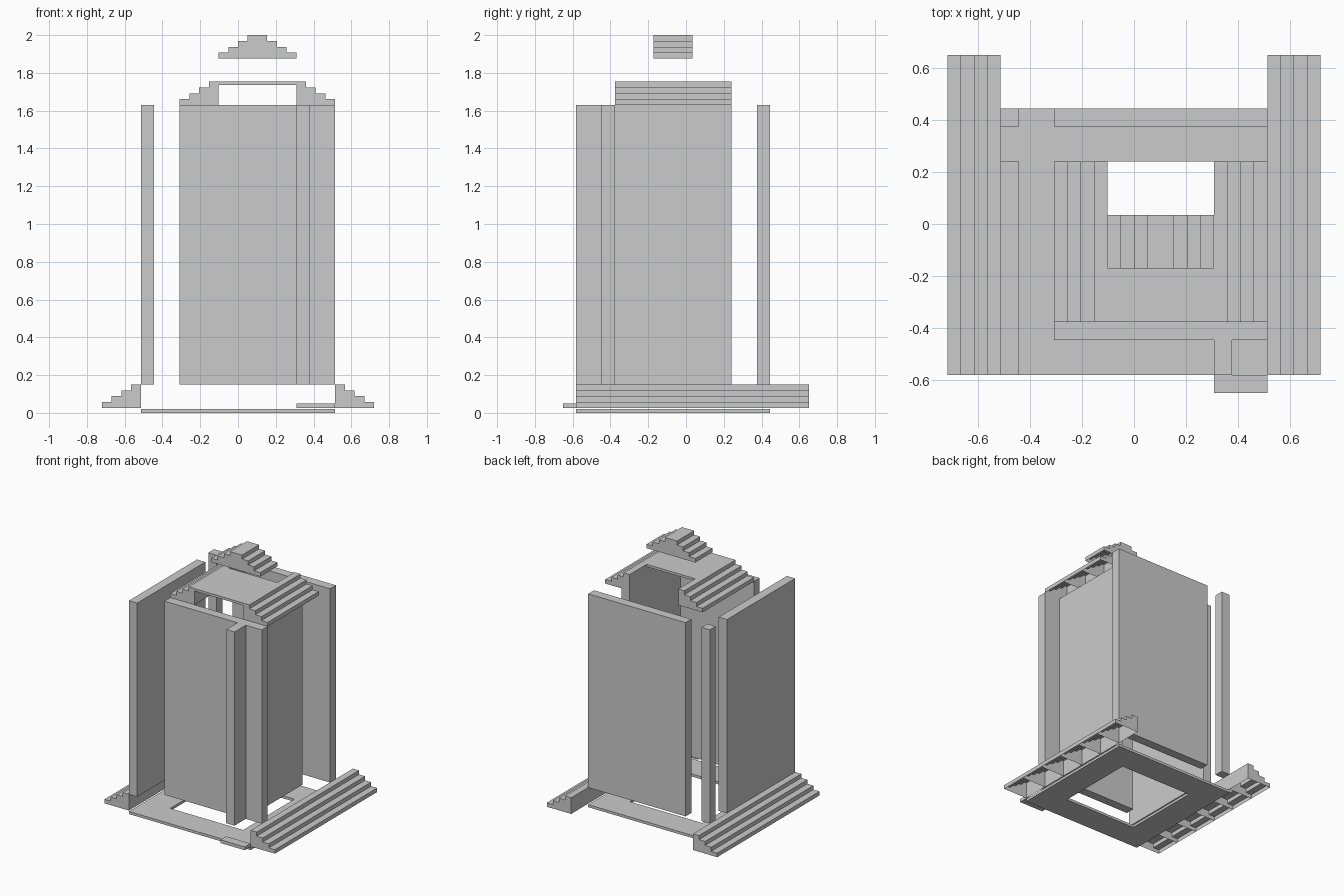
import bpy, bmesh

if "Cube" in bpy.data.objects:
    bpy.data.objects.remove(bpy.data.objects["Cube"])

U = 0.2058            # grid module
T = 0.07              # wall thickness
X0, Y0 = -2.5 * U, -0.583   # front-left corner of the base
Z1, Z2 = 0.15, 1.63   # wall bottom and top


def finish(name, bm):
    bmesh.ops.recalc_face_normals(bm, faces=bm.faces)
    me = bpy.data.meshes.new(name)
    bm.to_mesh(me)
    bm.free()
    ob = bpy.data.objects.new(name, me)
    bpy.context.collection.objects.link(ob)
    return ob


def box(name, x, y, z):
    bm = bmesh.new()
    bmesh.ops.create_cube(bm, size=1)
    for v in bm.verts:
        v.co = [r[0] + (c + 0.5) * (r[1] - r[0]) for c, r in zip(v.co, (x, y, z))]
    return finish(name, bm)


def stairs(name, x_low, side, y, z, count):
    """Row of hollow stair modules, open underneath; side = +1 climbs towards +x."""
    run, rise = U / 4, 0.1235 / 4
    prof = [(x_low, z)]
    for i in range(4):
        prof.append((x_low + side * run * i, z + rise * (i + 1)))
        prof.append((x_low + side * run * (i + 1), z + rise * (i + 1)))
    prof.append((x_low + side * U, z))
    bm = bmesh.new()
    for k in range(count):
        a, b = [[bm.verts.new((px, y + (k + e) * U, pz)) for px, pz in prof] for e in (0, 1)]
        # stepped end panels
        bm.faces.new(a)
        bm.faces.new(b[::-1])
        # treads, risers and back panel
        for i in range(len(prof) - 1):
            bm.faces.new((a[i + 1], a[i], b[i], b[i + 1]))
    return finish(name, bm)


def ring(name, x, y, hx, hy, z):
    """Flat plate with a rectangular hole."""
    bm = bmesh.new()
    loops = []
    for zz in z:
        for (p, q) in ((x, y), (hx, hy)):
            loops.append([bm.verts.new((cx, cy, zz)) for cx, cy in
                          ((p[0], q[0]), (p[1], q[0]), (p[1], q[1]), (p[0], q[1]))])
    ob, ib, ot, it = loops
    for i in range(4):
        j = (i + 1) % 4
        for s, t in ((ob, ib), (ot, it), (ob, ot), (ib, it)):
            bm.faces.new((s[i], s[j], t[j], t[i]))
    return finish(name, bm)


# floor plate with central opening
ring("floor_plate", (X0, -X0), (Y0, Y0 + 5 * U),
     (X0 + U, -X0 - U), (Y0 + U, Y0 + 4 * U), (0, 0.02))

# doorstep
box("doorstep", (X0 + 4 * U, -X0), (-0.652, Y0), (0.025, 0.05))

# four walls, each four modules long
box("front_wall", (X0 + U, -X0), (Y0 + U - T, Y0 + U), (Z1, Z2))
box("back_wall", (X0 + U, -X0), (Y0 + 5 * U - T, Y0 + 5 * U), (Z1, Z2))
box("left_wall", (X0, X0 + T), (Y0, Y0 + 4 * U), (Z1, Z2))
box("right_wall", (X0 + 4 * U, X0 + 4 * U + T), (Y0, Y0 + 4 * U), (Z1, Z2))

# corner post
box("corner_post", (X0, X0 + T), (Y0 + 5 * U - T, Y0 + 5 * U), (Z1, Z2))

# base stairs on both sides
for n, s in (("left", 1), ("right", -1)):
    stairs(n + "_base_stairs", -s * 3.5 * U, s, Y0, 0.027, 6)

# stepped roof edges and flat roof slab
stairs("left_roof_steps", X0 + U, 1, Y0 + U, Z2, 3)
stairs("right_roof_steps", -X0, -1, Y0 + U, Z2, 3)
box("roof_slab", (X0 + 2 * U, X0 + 4 * U), (Y0 + U, Y0 + 3 * U), (1.735, 1.7535))

# floating roof cap
stairs("left_cap_steps", X0 + 2 * U, 1, Y0 + 2 * U, 1.8765, 1)
stairs("right_cap_steps", X0 + 4 * U, -1, Y0 + 2 * U, 1.8765, 1)
